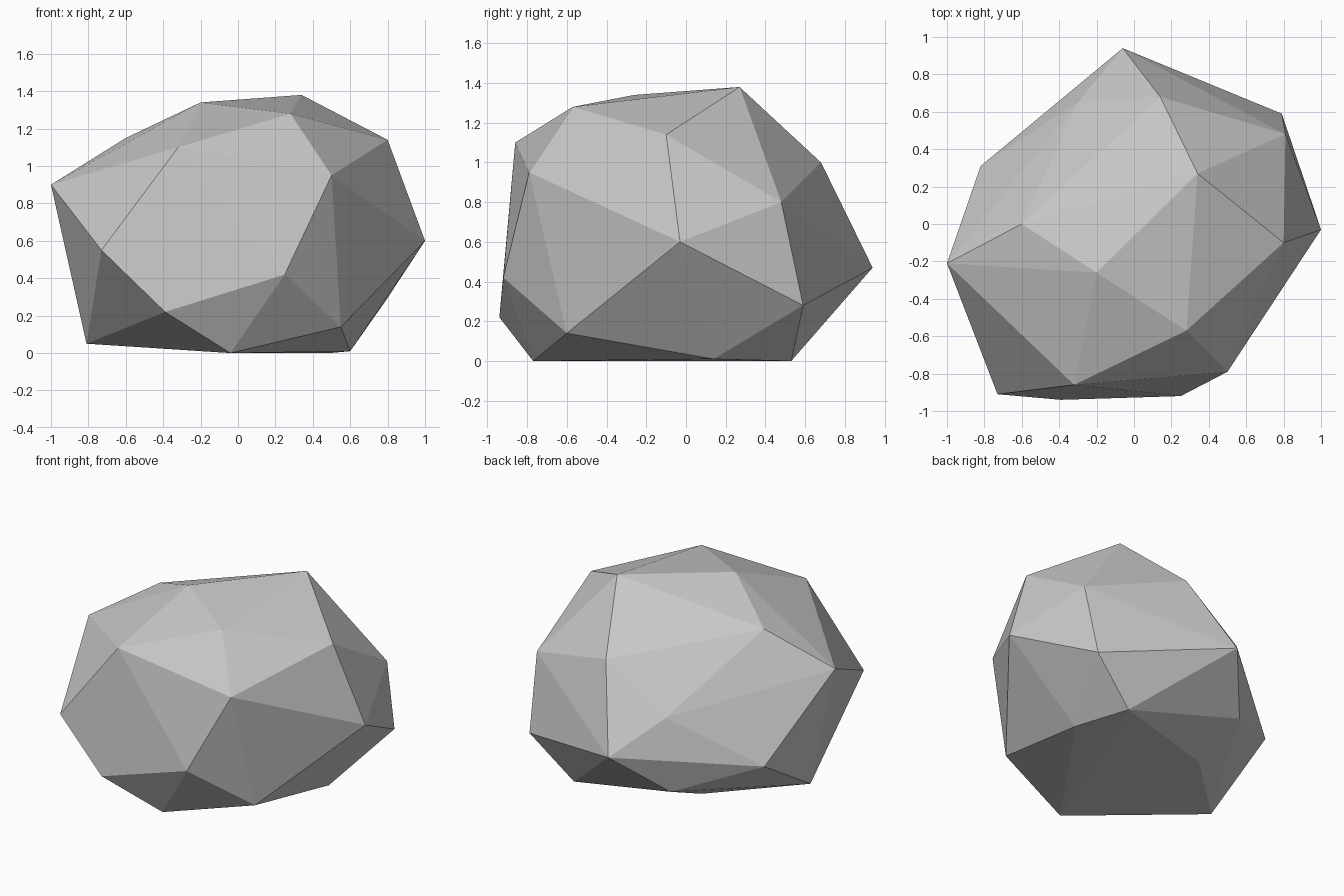
import bpy, bmesh

if "Cube" in bpy.data.objects:
    bpy.data.objects.remove(bpy.data.objects["Cube"])

# Corner points of the faceted boulder, grouped by height band
CROWN = [(-.20, -.26, 1.34), (.34, .27, 1.38), (.28, -.57, 1.28), (-.60, 0, 1.15),
         (.80, -.10, 1.14), (-.32, -.86, 1.10), (.14, .68, 1.00)]
WAIST = [(-1, -.21, .90), (.50, -.79, .95), (.81, .48, .80), (-.30, .65, .70),
         (1, -.03, .60), (-.73, -.91, .55), (-.06, .94, .47), (.25, -.92, .42)]
FOOT = [(-.82, .31, .37), (.79, .59, .28), (-.39, -.94, .22), (-.33, .64, .19),
        (.55, -.60, .14), (-.81, -.21, .05), (-.31, .27, .03)]
BASE = [(-.04, -.77, 0), (.60, .14, .01), (.49, .53, 0)]

# Stone: convex hull around the corner points, flat shaded
bm = bmesh.new()
for p in CROWN + WAIST + FOOT + BASE:
    bm.verts.new(p)
hull = bmesh.ops.convex_hull(bm, input=bm.verts[:])
loose = {g for g in hull["geom_interior"] + hull["geom_unused"]
         if isinstance(g, bmesh.types.BMVert)}
bmesh.ops.delete(bm, geom=list(loose), context='VERTS')
bmesh.ops.recalc_face_normals(bm, faces=bm.faces[:])

mesh = bpy.data.meshes.new("boulder")
bm.to_mesh(mesh)
bm.free()

# Single stone grey
grey = bpy.data.materials.new("stone grey")
grey.diffuse_color = (.58, .58, .58, 1)
grey.use_nodes = True
grey.node_tree.nodes["Principled BSDF"].inputs["Base Color"].default_value = grey.diffuse_color
mesh.materials.append(grey)
boulder = bpy.data.objects.new("boulder", mesh)
bpy.context.collection.objects.link(boulder)
